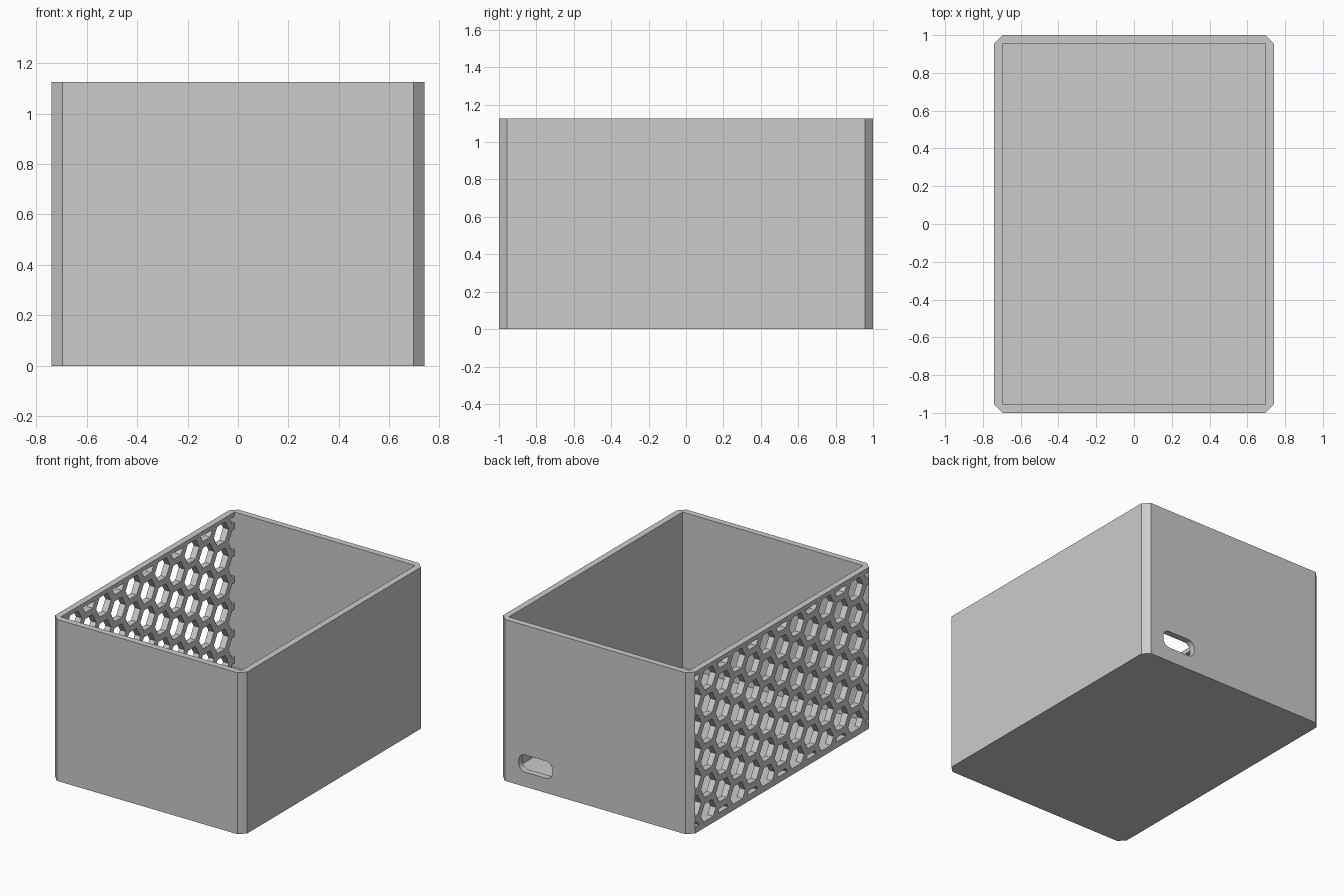
import bpy, bmesh
from math import cos, sin, pi, radians
from mathutils import Vector

HX, HY, HEIGHT = 0.74, 1.0, 1.125      # outer half sizes and height
WALL = 0.044                           # wall, floor and corner chamfer
IX, IY = HX - WALL, HY - WALL          # inner half sizes
PITCH = 0.187                          # honeycomb row spacing
STRUT = 0.045                          # honeycomb web width

if "Cube" in bpy.data.objects:
    bpy.data.objects.remove(bpy.data.objects["Cube"])

grey = bpy.data.materials.new("light grey plastic")
grey.use_nodes = True
colour = (0.6, 0.6, 0.6, 1)
grey.diffuse_color = colour
grey.node_tree.nodes["Principled BSDF"].inputs["Base Color"].default_value = colour


def prism(name, outlines, depth, clips=()):
    """Extrude flat outlines by depth, first trimmed by (point, normal) planes."""
    bm = bmesh.new()
    for outline in outlines:
        bm.faces.new([bm.verts.new(p) for p in outline])
    for point, normal in clips:
        bmesh.ops.bisect_plane(bm, geom=bm.verts[:] + bm.edges[:] + bm.faces[:],
                               plane_co=point, plane_no=normal, clear_outer=True)
    new = bmesh.ops.extrude_face_region(bm, geom=bm.faces[:], use_keep_orig=True)["geom"]
    bmesh.ops.translate(bm, vec=depth, verts=[v for v in new if isinstance(v, bmesh.types.BMVert)])
    bmesh.ops.recalc_face_normals(bm, faces=bm.faces[:])
    mesh = bpy.data.meshes.new(name)
    bm.to_mesh(mesh)
    bm.free()
    mesh.materials.append(grey)
    obj = bpy.data.objects.new(name, mesh)
    bpy.context.collection.objects.link(obj)
    return obj


def cut(target, cutter):
    """Subtract the cutter from the target and discard it."""
    mod = target.modifiers.new("cut", 'BOOLEAN')
    mod.operation, mod.solver, mod.object = 'DIFFERENCE', 'EXACT', cutter
    bpy.context.view_layer.objects.active = target
    bpy.ops.object.modifier_apply(modifier=mod.name)
    bpy.data.objects.remove(cutter)


# Open box with chamfered vertical corners
outer = [(HX, -IY), (HX, IY), (IX, HY), (-IX, HY),
         (-HX, IY), (-HX, -IY), (-IX, -HY), (IX, -HY)]
box = prism("box_shell", [[(x, y, 0) for x, y in outer]], (0, 0, HEIGHT))
inner = [(-IX, -IY, WALL), (IX, -IY, WALL), (IX, IY, WALL), (-IX, IY, WALL)]
cut(box, prism("cavity", [inner], (0, 0, HEIGHT)))

# Honeycomb vents through the right wall
radius = (PITCH - STRUT) / 3 ** 0.5
column_step = PITCH * 3 ** 0.5 / 2
hexes = []
for col in range(-6, 7):
    for row in range(-4, 5):
        y = col * column_step
        z = HEIGHT / 2 + (row + 0.5 * (col % 2)) * PITCH
        hexes.append([(-HX - 0.05, y + radius * cos(k * pi / 3), z + radius * sin(k * pi / 3))
                      for k in range(6)])
clips = [(Vector((0, IY, 0)), (0, 1, 0)), (Vector((0, -IY, 0)), (0, -1, 0)),
         (Vector((0, 0, HEIGHT - 0.03)), (0, 0, 1)), (Vector((0, 0, WALL)), (0, 0, -1))]
cut(box, prism("honeycomb", hexes, (0.05 + WALL + 0.02, 0, 0), clips))

# Rounded cable slot through the back wall
SLOT_X, SLOT_Z, HALF_W, HALF_H, ROUND = 0.46, 0.162, 0.13, 0.06, 0.05
slot = []
for quarter, (sx, sz) in enumerate([(1, 1), (-1, 1), (-1, -1), (1, -1)]):
    for step in range(6):
        a = radians(quarter * 90 + step * 18)
        slot.append((SLOT_X + sx * (HALF_W - ROUND) + ROUND * cos(a), IY - 0.03,
                     SLOT_Z + sz * (HALF_H - ROUND) + ROUND * sin(a)))
cut(box, prism("cable_slot", [slot], (0, 0.15, 0)))
